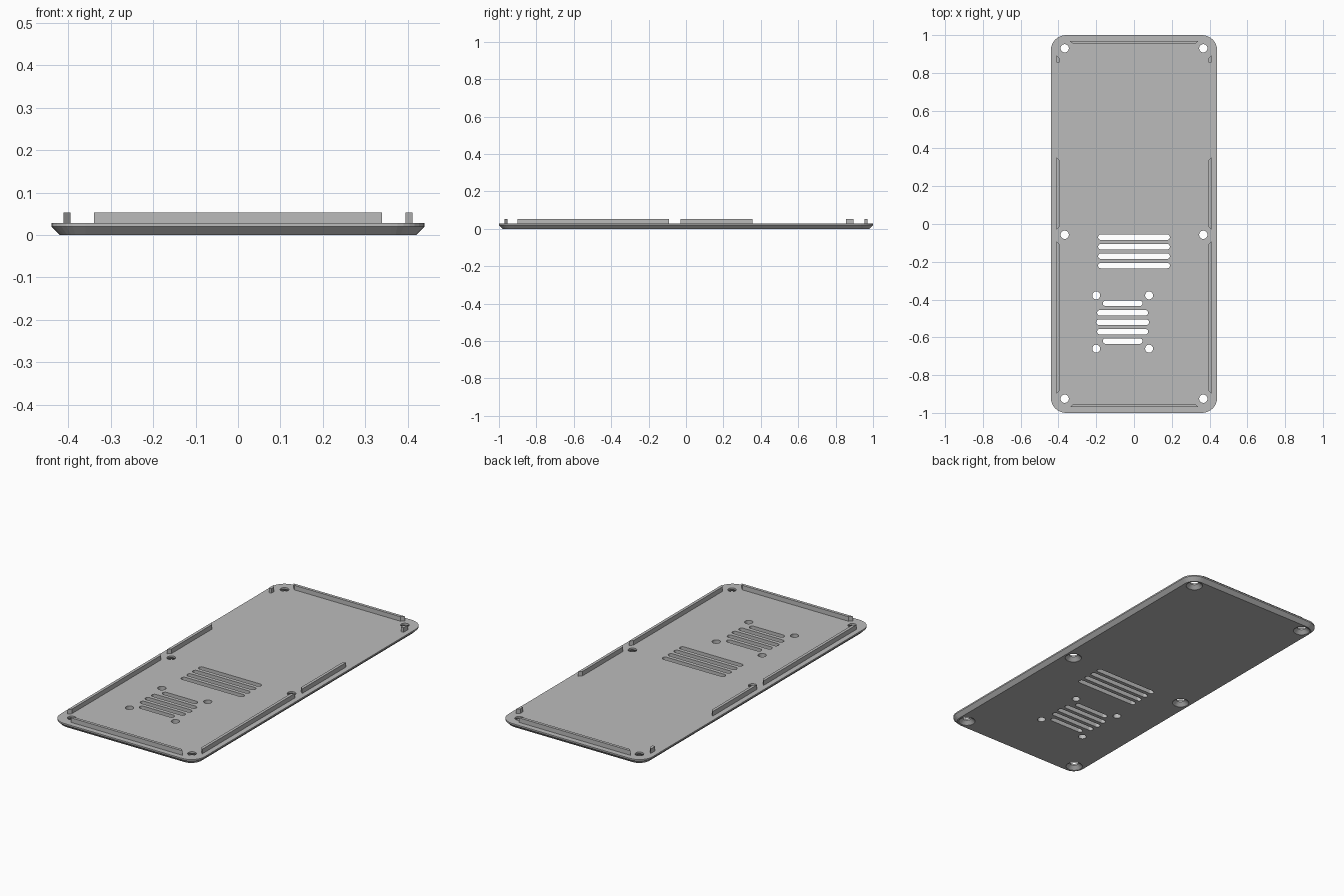
import bpy, bmesh, math

if "Cube" in bpy.data.objects:
    bpy.data.objects.remove(bpy.data.objects["Cube"])

TOP = 0.028        # upper face of the panel
RAIL_TOP = 0.053   # upper edge of the locating rails
RAIL = 0.016       # rail thickness

grey = bpy.data.materials.new("matt grey")
grey.use_nodes = True
grey.diffuse_color = (0.5, 0.5, 0.5, 1)
grey.node_tree.nodes["Principled BSDF"].inputs["Base Color"].default_value = (0.5, 0.5, 0.5, 1)


def outline(cx, cy, hx, hy, r, steps=8):
    """Rounded rectangle; also gives slots and circles."""
    pts = []
    for k, (sx, sy) in enumerate([(1, 1), (-1, 1), (-1, -1), (1, -1)]):
        for i in range(steps + 1):
            a = (k + i / steps) * math.pi / 2
            pts.append((cx + sx * (hx - r) + r * math.cos(a),
                        cy + sy * (hy - r) + r * math.sin(a)))
    clean = []
    for p in pts:
        if not clean or math.dist(p, clean[-1]) > 1e-5:
            clean.append(p)
    if math.dist(clean[0], clean[-1]) < 1e-5:
        clean.pop()
    return clean


def loft(bm, sections):
    """Closed solid through (outline, z) sections."""
    rings = [[bm.verts.new((x, y, z)) for x, y in pts] for pts, z in sections]
    n = len(rings[0])
    for a, b in zip(rings, rings[1:]):
        for i in range(n):
            j = (i + 1) % n
            bm.faces.new((a[i], a[j], b[j], b[i]))
    bm.faces.new(rings[0][::-1])
    bm.faces.new(rings[-1])


def finish(bm, name):
    bmesh.ops.recalc_face_normals(bm, faces=bm.faces[:])
    mesh = bpy.data.meshes.new(name)
    bm.to_mesh(mesh)
    bm.free()
    mesh.materials.append(grey)
    ob = bpy.data.objects.new(name, mesh)
    bpy.context.collection.objects.link(ob)
    return ob


# Panel with rounded corners and a bevelled underside
bm = bmesh.new()
loft(bm, [(outline(0, 0, 0.42, 0.98, 0.06), 0),
          (outline(0, 0, 0.44, 1.0, 0.08), 0.02),
          (outline(0, 0, 0.44, 1.0, 0.08), TOP)])
panel = finish(bm, "base_panel")

# Cutter for screw holes, small holes and vent slots
bm = bmesh.new()
for x in (-0.367, 0.367):
    for y in (-0.925, -0.057, 0.93):
        wide, narrow = (outline(x, y, r, r, r) for r in (0.043, 0.022))
        loft(bm, [(wide, -0.01), (wide, 0.001), (narrow, 0.019), (narrow, 0.1)])
for x in (-0.2, 0.08):
    for y in (-0.66, -0.378):
        ring = outline(x, y, 0.021, 0.021, 0.021)
        loft(bm, [(ring, -0.01), (ring, 0.1)])
slots = [(0, -0.07 - 0.05 * i, 0.19) for i in range(4)]
slots += [(-0.06, -0.42 - 0.05 * i, h)
          for i, h in enumerate((0.105, 0.135, 0.14, 0.135, 0.105))]
for x, y, half in slots:
    ring = outline(x, y, half, 0.0145, 0.0145)
    loft(bm, [(ring, -0.01), (ring, 0.1)])
cutter = finish(bm, "opening_cutter")

cut = panel.modifiers.new("openings", "BOOLEAN")
cut.operation = "DIFFERENCE"
cut.solver = "EXACT"
cut.object = cutter
bpy.context.view_layer.objects.active = panel
bpy.ops.object.modifier_apply(modifier=cut.name)
bpy.data.objects.remove(cutter)

# Locating rails with mitred ends, shorter on the inner side
def rail(name, place, start, end, outer, mitre_start=RAIL):
    inner = outer - RAIL
    pts = [(start, outer), (end, outer), (end - RAIL, inner), (start + mitre_start, inner)]
    bm = bmesh.new()
    pts = [place(along, out) for along, out in pts]
    loft(bm, [(pts, TOP - 0.002), (pts, RAIL_TOP)])
    finish(bm, name)


for side, s in (("left", 1), ("right", -1)):
    place = lambda a, o: (s * o, a)
    rail(side + "_front_rail", place, -0.9, -0.09, 0.411)
    rail(side + "_middle_rail", place, -0.03, 0.355, 0.411)
    rail(side + "_rear_tab", place, 0.855, 0.895, 0.411, 0)
for end, s in (("rear", 1), ("front", -1)):
    rail(end + "_end_rail", lambda a, o: (a, s * o), -0.34, 0.34, 0.97)
